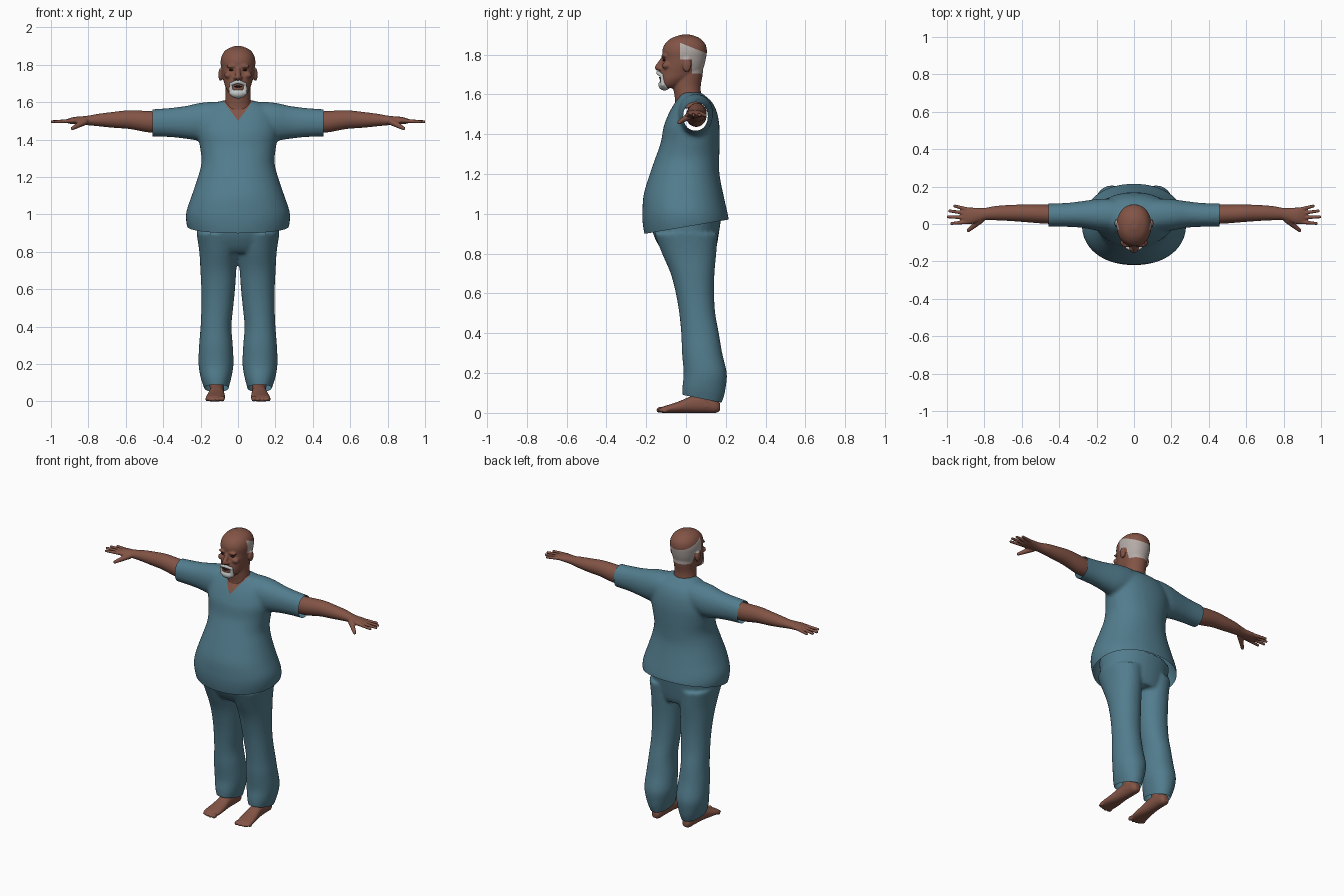
import bpy, bmesh, math
from mathutils import Vector, Matrix


def material(name, rgb):
    m = bpy.data.materials.new(name)
    m.diffuse_color = (*rgb, 1)
    return m


SKIN = material("brown skin", (0.225, 0.088, 0.06))
CLOTH = material("teal cloth", (0.085, 0.205, 0.27))
HAIR = material("grey hair", (0.46, 0.41, 0.39))
BEARD = material("white beard", (0.56, 0.58, 0.58))
DARK = material("dark eyes", (0.03, 0.015, 0.012))


def dense(rows, n=4):
    """Catmull-Rom resampling of section parameters."""
    out = []
    for i in range(len(rows) - 1):
        p0, p1, p2 = rows[max(i - 1, 0)], rows[i], rows[i + 1]
        p3 = rows[min(i + 2, len(rows) - 1)]
        for k in range(n):
            t = k / n
            out.append([0.5 * (2 * b + (c - a) * t + (2 * a - 5 * b + 4 * c - d) * t * t
                               + (3 * b - a - 3 * c + d) * t ** 3)
                        for a, b, c, d in zip(p0, p1, p2, p3)])
    return out + [list(rows[-1])]


def loft(bm, rows, axis, power=1.0, seg=40):
    """Rows are (t, a0, a1, b0, b1): a section along the axis with its two extents."""
    rings = []
    for t, a0, a1, b0, b1 in dense(rows):
        ring = []
        for i in range(seg):
            c, s = math.cos(i * math.tau / seg), math.sin(i * math.tau / seg)
            a = (a0 + a1) / 2 + (a1 - a0) / 2 * math.copysign(abs(c) ** power, c)
            b = (b0 + b1) / 2 + (b1 - b0) / 2 * math.copysign(abs(s) ** power, s)
            co = {"x": (t, a, b), "y": (a, t, b), "z": (a, b, t)}[axis]
            ring.append(bm.verts.new(co))
        rings.append(ring)
    for r, q in zip(rings, rings[1:]):
        for i in range(seg):
            j = (i + 1) % seg
            bm.faces.new((r[i], r[j], q[j], q[i]))
    bm.faces.new(rings[0])
    bm.faces.new(rings[-1])


def blob(bm, co, radii):
    m = Matrix.Translation(co) @ Matrix.Diagonal((*radii, 1))
    bmesh.ops.create_uvsphere(bm, u_segments=24, v_segments=14, radius=1, matrix=m)


def limb(bm, a, b, ra, rb):
    """Round-ended tapering finger."""
    a, b = Vector(a), Vector(b)
    for i in range(13):
        t = i / 12
        r = ra + (rb - ra) * t
        blob(bm, a.lerp(b, t), (r, r, r))


def mirror(bm):
    new = bmesh.ops.duplicate(bm, geom=bm.verts[:] + bm.edges[:] + bm.faces[:])["geom"]
    for v in new:
        if isinstance(v, bmesh.types.BMVert):
            v.co.x *= -1


def finish(name, bm, mats, voxel=0, smooth=0, cuts=(), rule=None):
    """Fuse the pieces, smooth them, cut along planes and colour faces by a rule.
    A cut is (point, normal, remove the side the normal points to)."""
    bmesh.ops.recalc_face_normals(bm, faces=bm.faces[:])
    me = bpy.data.meshes.new(name)
    bm.to_mesh(me)
    bm.free()
    ob = bpy.data.objects.new(name, me)
    bpy.context.collection.objects.link(ob)
    if voxel:
        rm = ob.modifiers.new("fuse", "REMESH")
        rm.mode = "VOXEL"
        rm.voxel_size = voxel
        sm = ob.modifiers.new("smooth", "SMOOTH")
        sm.factor, sm.iterations = 0.5, smooth
        dg = bpy.context.evaluated_depsgraph_get()
        me = bpy.data.meshes.new_from_object(ob.evaluated_get(dg))
        ob.modifiers.clear()
        ob.data = me
    me.materials.clear()
    for m in mats:
        me.materials.append(m)
    b2 = bmesh.new()
    b2.from_mesh(me)
    for co, no, remove in cuts:
        bmesh.ops.bisect_plane(b2, geom=b2.verts[:] + b2.edges[:] + b2.faces[:], dist=1e-5,
                               plane_co=co, plane_no=no, clear_outer=remove)
    for f in b2.faces:
        f.smooth = True
        f.material_index = rule(f.calc_center_median()) if rule else 0
    b2.to_mesh(me)
    b2.free()
    return ob


# Shirt: torso and sleeves fused, hem and cuffs cut open, V neck cut in
bm = bmesh.new()
loft(bm, [(z, -hx, hx, y0, y1) for z, hx, y0, y1 in (
    (0.86, .25, -.20, .205), (0.92, .268, -.213, .213), (0.97, .278, -.219, .215),
    (1.02, .275, -.219, .205), (1.1, .248, -.212, .187), (1.2, .214, -.182, .168),
    (1.28, .195, -.154, .167), (1.36, .203, -.126, .169), (1.44, .215, -.112, .168),
    (1.51, .205, -.084, .156), (1.56, .18, -.055, .132), (1.59, .14, -.035, .1),
    (1.61, .08, -.025, .075))], "z", 0.93, 56)
loft(bm, [(.05, -.03, .12, 1.42, 1.6), (.12, -.04, .135, 1.41, 1.603),
          (.2, -.035, .133, 1.395, 1.597), (.28, -.02, .122, 1.405, 1.58),
          (.37, -.015, .112, 1.414, 1.569), (.49, -.015, .11, 1.418, 1.56)], "x", 0.95)
mirror(bm)
K = 0.74
finish("shirt", bm, [CLOTH, SKIN], 0.011, 6,
       [((0, 0, .935), (0, .17, -1), True), ((.457, 0, 0), (1, 0, 0), True),
        ((-.457, 0, 0), (-1, 0, 0), True),
        ((0, 0, 1.5), (1, 0, -K), False), ((0, 0, 1.5), (-1, 0, -K), False)],
       lambda c: int(c.y < 0.02 and abs(c.x) < (c.z - 1.5) * K))

# Trousers: pelvis and two legs fused, ankles cut open
bm = bmesh.new()
loft(bm, [(.795, -.17, .17, -.10, .14), (.83, -.207, .207, -.13, .153),
          (.9, -.22, .22, -.165, .165), (1.0, -.225, .225, -.18, .18)], "z", 0.95)
loft(bm, [(.03, .06, .165, .0, .17), (.08, .048, .184, -.016, .19),
          (.13, .035, .2, -.018, .2), (.2, .024, .211, -.012, .205),
          (.3, .028, .208, -.02, .182), (.4, .035, .2, -.024, .165),
          (.5, .026, .196, -.034, .147), (.6, .016, .196, -.051, .141),
          (.7, .009, .201, -.077, .143), (.8, .002, .207, -.12, .152),
          (.9, -.005, .222, -.16, .16)], "z", 0.95)
mirror(bm)
finish("trousers", bm, [CLOTH], 0.01, 4, [((0, .085, .07), (0, -.2, -1), True)])

# Arms with hands
bm = bmesh.new()
loft(bm, [(x, cy - hy, cy + hy, cz - hz, cz + hz) for x, cy, cz, hy, hz in (
    (.40, .05, 1.493, .05, .056), (.48, .053, 1.496, .051, .057),
    (.58, .057, 1.507, .047, .05), (.66, .059, 1.506, .043, .043),
    (.74, .058, 1.505, .038, .034), (.79, .054, 1.503, .033, .027),
    (.83, .048, 1.502, .037, .023), (.87, .044, 1.502, .044, .02),
    (.90, .043, 1.5, .042, .015), (.915, .043, 1.499, .036, .01))], "x")
for base_y, tip_x, tip_y in ((.077, .958, .096), (.055, .985, .07), (.033, .994, .038),
                             (.011, .975, .003)):
    limb(bm, (.885, base_y, 1.501), (tip_x, tip_y, 1.496), .0115, .0085)
limb(bm, (.82, .022, 1.496), (.885, -.034, 1.46), .019, .01)
mirror(bm)
finish("arms", bm, [SKIN], 0.0045, 2)

# Bare feet with ankles and toes
bm = bmesh.new()
loft(bm, [(-.135, .08, .165, .004, .02), (-.115, .075, .172, 0, .032),
          (-.08, .069, .172, 0, .043), (-.03, .07, .164, 0, .06), (.03, .074, .155, 0, .085),
          (.1, .075, .15, 0, .095), (.15, .08, .145, 0, .075), (.172, .095, .13, .012, .045)],
     "y", 0.9)
loft(bm, [(.03, .075, .15, .05, .15), (.09, .075, .152, .045, .145),
          (.2, .07, .16, .03, .15)], "z")
for x, y, r in ((.084, -.128, .016), (.109, -.133, .012), (.13, -.128, .012),
                (.149, -.119, .011), (.165, -.106, .011)):
    blob(bm, (x, y, r * .95), (r * .85, r * 1.3, r * .95))
mirror(bm)
finish("feet", bm, [SKIN], 0.005, 2)

# Head: skull, neck, nose, brows and ears fused, with a fringe of hair around the back
bm = bmesh.new()
loft(bm, [(z, -hx, hx, y0, y1) for z, hx, y0, y1 in (
    (1.632, .03, -.118, -.05), (1.65, .05, -.13, -.02), (1.68, .067, -.132, .03),
    (1.71, .076, -.13, .075), (1.74, .084, -.123, .09), (1.78, .09, -.117, .1),
    (1.82, .093, -.119, .105), (1.855, .084, -.105, .096), (1.883, .06, -.072, .068),
    (1.9, .02, -.025, .025))], "z", 0.95)
loft(bm, [(1.53, -.09, .09, -.055, .085), (1.58, -.074, .074, -.056, .078),
          (1.64, -.066, .066, -.064, .074), (1.7, -.068, .068, -.06, .084),
          (1.74, -.07, .07, -.05, .085)], "z")
limb(bm, (0, -.115, 1.78), (0, -.141, 1.735), .011, .016)
for s in (-1, 1):
    blob(bm, (s * .015, -.133, 1.73), (.01, .012, .009))
    blob(bm, (s * .036, -.112, 1.792), (.028, .013, .009))
    blob(bm, (s * .05, -.1, 1.745), (.024, .02, .018))
    blob(bm, (s * .093, .004, 1.748), (.012, .022, .036))


def hair_rule(c):
    if c.z > 1.848 - .4 * c.y or (abs(c.x) > .09 and c.z < 1.775 and c.y < .035):
        return 0
    return int((c.y > -.03 and c.z > 1.775) or (c.y > .03 and c.z > 1.705))


finish("head", bm, [SKIN, HAIR], 0.0055, 3,
       [((0, 0, 1.848), (0, .4, 1), False), ((0, -.03, 0), (0, 1, 0), False),
        ((0, .03, 0), (0, 1, 0), False), ((0, 0, 1.775), (0, 0, 1), False),
        ((0, 0, 1.705), (0, 0, 1), False)], hair_rule)

# Goatee and moustache
bm = bmesh.new()
blob(bm, (0, -.108, 1.648), (.044, .031, .028))
for s in (-1, 1):
    limb(bm, (s * .008, -.139, 1.708), (s * .037, -.125, 1.697), .011, .009)
    limb(bm, (s * .038, -.122, 1.697), (s * .036, -.115, 1.65), .009, .013)
finish("beard", bm, [BEARD], 0.004, 2)

# Eyes and mouth
bm = bmesh.new()
for s in (-1, 1):
    blob(bm, (s * .035, -.107, 1.772), (.014, .01, .006))
blob(bm, (0, -.13, 1.684), (.022, .006, .005))
finish("eyes_and_mouth", bm, [DARK])
